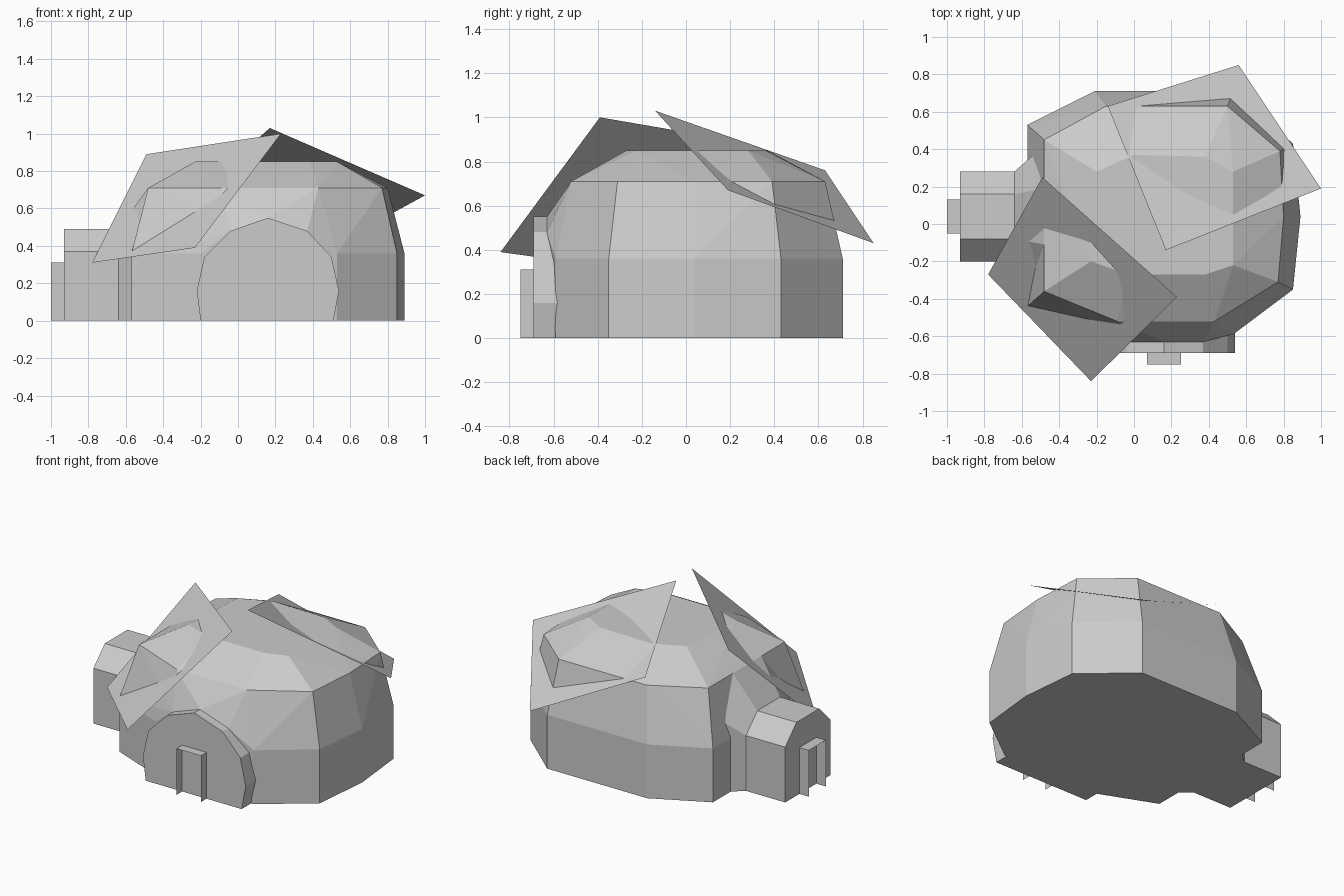
import bpy, bmesh

if "Cube" in bpy.data.objects:
    bpy.data.objects.remove(bpy.data.objects["Cube"])

def finish(name, bm):
    bmesh.ops.recalc_face_normals(bm, faces=bm.faces[:])
    me = bpy.data.meshes.new(name)
    bm.to_mesh(me)
    bm.free()
    ob = bpy.data.objects.new(name, me)
    bpy.context.collection.objects.link(ob)
    return ob

def loft(name, sections, cap=True):
    """Skin matching closed sections, optionally capping both ends."""
    bm = bmesh.new()
    rings = [[bm.verts.new(p) for p in s] for s in sections]
    for a, b in zip(rings, rings[1:]):
        for i in range(len(a)):
            j = (i + 1) % len(a)
            bm.faces.new((a[i], a[j], b[j], b[i]))
    if cap:
        bm.faces.new(rings[0])
        bm.faces.new(rings[-1])
    return finish(name, bm)

def sheet(name, pts):
    bm = bmesh.new()
    bm.faces.new([bm.verts.new(p) for p in pts])
    return finish(name, bm)

# Domed body: hull of the wall, shoulder and roof rings plus the front arch crown
wall = [(.53, -.59), (.85, -.35), (.89, .04), (.85, .43), (.53, .71),
        (-.21, .71), (-.57, .53), (-.57, -.44), (-.2, -.59)]
shoulder = [(.43, -.52), (.77, -.31), (.8, .04), (.78, .39), (.5, .63),
            (-.15, .63), (-.48, .45), (-.48, -.36), (-.09, -.52)]
roof = [(.38, -.27), (.53, -.22), (.53, .28), (.38, .36), (0, .37),
        (-.2, .28), (-.23, -.2), (-.03, -.27)]
crown = [(-.04, -.63, .48), (.16, -.63, .55), (.37, -.63, .48)]
bm = bmesh.new()
for ring, z in ((wall, 0), (wall, .36), (shoulder, .71), (roof, .85)):
    for x, y in ring:
        bm.verts.new((x, y, z))
for p in crown:
    bm.verts.new(p)
bmesh.ops.convex_hull(bm, input=bm.verts[:])
bmesh.ops.dissolve_limit(bm, angle_limit=.02, verts=bm.verts[:], edges=bm.edges[:])
finish("domed_body", bm)

# Front arch
arch = [(-.20, 0), (-.22, .16), (-.18, .34), (-.04, .48), (.16, .55),
        (.37, .48), (.50, .34), (.54, .16), (.51, 0)]
loft("front_arch", [[(x, y, z) for x, z in arch] for y in (-.69, -.5)])

# Side tunnel with a flare where it joins the body
tunnel = [(-.20, 0), (-.20, .37), (-.08, .49), (.16, .49), (.28, .37), (.28, 0)]
flare = [(-.34, 0), (-.34, .52), (-.11, .71), (.19, .71), (.42, .52), (.42, 0)]
loft("side_tunnel", [[(x, y, z) for y, z in prof] for x, prof in
                     ((-.93, tunnel), (-.64, tunnel), (-.48, flare))])

# Open door surrounds: two jambs and a lintel each
def surround(name, place, a, b, d0, d1, h=.31):
    bm = bmesh.new()
    rows = [[bm.verts.new(place(u, d, z)) for u, z in ((a, 0), (a, h), (b, h), (b, 0))]
            for d in (d0, d1)]
    for i in range(3):
        bm.faces.new((rows[0][i], rows[0][i + 1], rows[1][i + 1], rows[1][i]))
    finish(name, bm)

surround("front_door_surround", lambda u, d, z: (u, d, z), .07, .25, -.75, -.69)
surround("side_door_surround", lambda u, d, z: (d, u, z), -.05, .13, -1.0, -.93)

# Thin tilted roof sheets
sheet("front_roof_sheet", [(-.78, -.27, .31), (-.23, -.84, .39),
                           (.23, -.39, 1.0), (-.49, .25, .89)])
sheet("back_roof_sheet", [(.17, -.14, 1.03), (1.0, .19, .67),
                          (.56, .85, .43), (-.14, .63, .76)])
